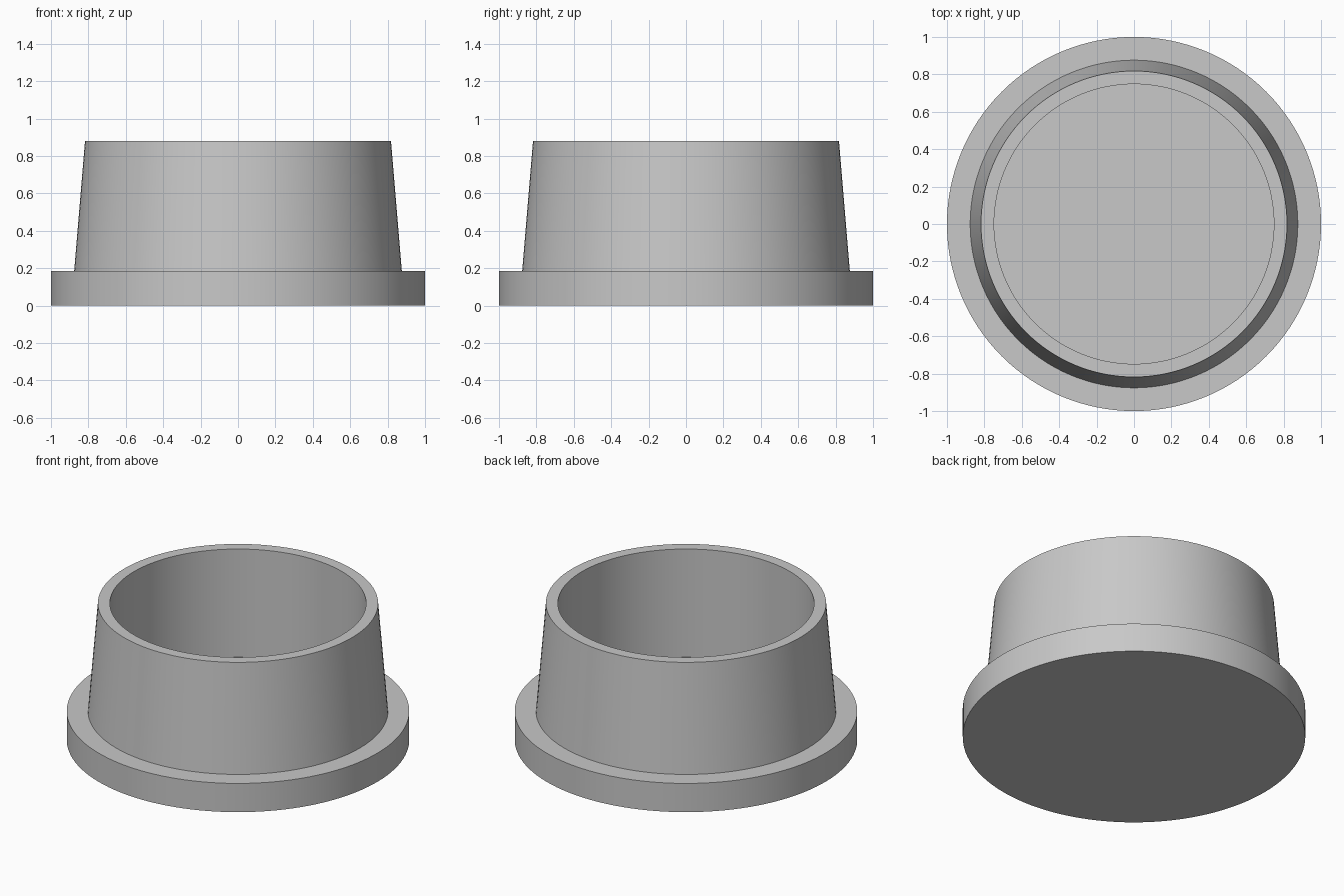
import bpy, bmesh, math

# Remove the default cube
cube = bpy.data.objects.get("Cube")
if cube:
    bpy.data.objects.remove(cube, do_unlink=True)

SEGMENTS = 128
FLANGE_TOP = 0.185
RIM_TOP = 0.88

# Plain grey material
grey = bpy.data.materials.new("plain grey")
grey.use_nodes = True
colour = (0.58, 0.58, 0.58, 1)
grey.diffuse_color = colour
bsdf = next(n for n in grey.node_tree.nodes if n.type == 'BSDF_PRINCIPLED')
bsdf.inputs["Base Color"].default_value = colour


def lathe(name, profile, material):
    """Turn a (radius, height) profile that starts and ends on the axis into a solid."""
    bm = bmesh.new()
    rings = [[bm.verts.new((r * math.cos(a), r * math.sin(a), z))
              for a in (math.tau * i / SEGMENTS for i in range(SEGMENTS))]
             for r, z in profile]
    for low, high in zip(rings, rings[1:]):
        for i in range(SEGMENTS):
            j = (i + 1) % SEGMENTS
            bm.faces.new((low[i], low[j], high[j], high[i]))
    # Close the underside and the floor with single flat discs
    bm.faces.new(rings[0][::-1])
    bm.faces.new(rings[-1])
    bmesh.ops.recalc_face_normals(bm, faces=bm.faces)
    mesh = bpy.data.meshes.new(name)
    bm.to_mesh(mesh)
    bm.free()
    mesh.materials.append(material)
    obj = bpy.data.objects.new(name, mesh)
    bpy.context.collection.objects.link(obj)
    bpy.ops.object.select_all(action='DESELECT')
    obj.select_set(True)
    bpy.context.view_layer.objects.active = obj
    bpy.ops.object.shade_smooth_by_angle(angle=math.radians(30))
    return obj


# Flanged cup: wide base disc, tapered outer wall, flat rim, straight bore, flat floor
lathe("flanged_cup", [
    (1.0, 0.0),
    (1.0, FLANGE_TOP),
    (0.876, FLANGE_TOP),
    (0.818, RIM_TOP),
    (0.748, RIM_TOP),
    (0.748, FLANGE_TOP),
], grey)
